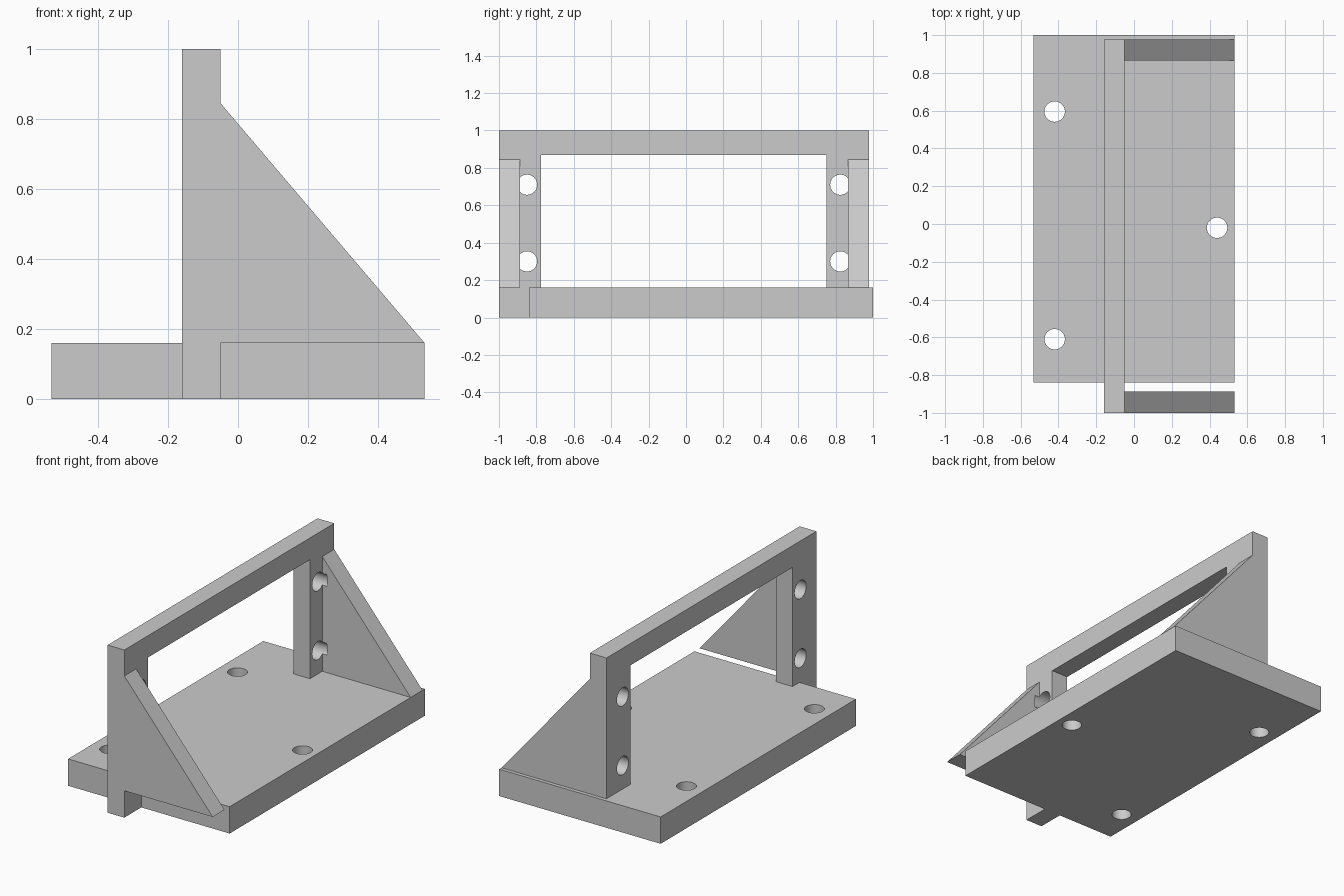
import bpy
import bmesh
from math import radians
from mathutils import Matrix, Vector

if "Cube" in bpy.data.objects:
    bpy.data.objects.remove(bpy.data.objects["Cube"], do_unlink=True)

grey = bpy.data.materials.new("plain grey")
grey.use_nodes = True
colour = (0.6, 0.6, 0.6, 1)
grey.diffuse_color = colour
grey.node_tree.nodes["Principled BSDF"].inputs["Base Color"].default_value = colour


def finish(name, bm):
    bmesh.ops.recalc_face_normals(bm, faces=bm.faces)
    mesh = bpy.data.meshes.new(name)
    bm.to_mesh(mesh)
    bm.free()
    mesh.materials.append(grey)
    obj = bpy.data.objects.new(name, mesh)
    bpy.context.collection.objects.link(obj)
    return obj


def prism(name, profile, push):
    """Extrude a closed outline along the push vector."""
    bm = bmesh.new()
    face = bm.faces.new([bm.verts.new(p) for p in profile])
    ext = bmesh.ops.extrude_face_region(bm, geom=[face], use_keep_orig=True)
    moved = [v for v in ext["geom"] if isinstance(v, bmesh.types.BMVert)]
    bmesh.ops.translate(bm, verts=moved, vec=Vector(push))
    return finish(name, bm)


def box(name, lo, hi):
    outline = [(lo[0], lo[1], lo[2]), (hi[0], lo[1], lo[2]),
               (hi[0], hi[1], lo[2]), (lo[0], hi[1], lo[2])]
    return prism(name, outline, (0, 0, hi[2] - lo[2]))


def drill(name, centre, depth, along_x=False):
    bm = bmesh.new()
    turn = Matrix.Rotation(radians(90), 4, "Y") if along_x else Matrix()
    bmesh.ops.create_cone(bm, cap_ends=True, segments=48, radius1=HOLE, radius2=HOLE,
                          depth=depth, matrix=Matrix.Translation(centre) @ turn)
    return finish(name, bm)


def cut(obj, cutters):
    for cutter in cutters:
        mod = obj.modifiers.new("cut", "BOOLEAN")
        mod.operation = "DIFFERENCE"
        mod.solver = "EXACT"
        mod.object = cutter
        bpy.context.view_layer.objects.active = obj
        bpy.ops.object.modifier_apply(modifier=mod.name)


HOLE = 0.054
BASE_TOP = 0.16
BACK, FACE, EDGE = -0.16, -0.05, 0.533   # frame back, frame face, base edge

# Base plate with three screw holes
base = box("base_plate", (-0.533, -0.84, 0), (EDGE, 1, BASE_TOP))
base_drills = [drill("base_drill", (x, y, 0.1), 0.6)
               for x, y in ((-0.42, 0.595), (-0.42, -0.61), (0.44, -0.02))]
cut(base, base_drills)

# Upright frame with a rectangular window
frame = box("upright_frame", (BACK, -1, 0), (FACE, 0.978, 1))
window = box("window_cutter", (-0.4, -0.775, 0.14), (0.2, 0.75, 0.87))

# Mounting holes run through the frame and nick the gussets
frame_drills = [drill("frame_drill", (-0.17, y, z), 0.3, True)
                for y in (-0.85, 0.825) for z in (0.3, 0.71)]
cut(frame, [window] + frame_drills)

# Triangular gussets at both ends
gussets = []
for name, y in (("front_gusset", -1), ("back_gusset", 0.866)):
    outline = [(FACE, y, BASE_TOP), (EDGE, y, BASE_TOP), (FACE, y, 0.845)]
    gusset = prism(name, outline, (0, 0.112, 0))
    cut(gusset, frame_drills)
    gussets.append(gusset)

for cutter in base_drills + frame_drills + [window]:
    bpy.data.objects.remove(cutter, do_unlink=True)

# Smooth hole walls, sharp edges elsewhere
bpy.ops.object.select_all(action="DESELECT")
for obj in [base, frame] + gussets:
    obj.select_set(True)
bpy.context.view_layer.objects.active = base
bpy.ops.object.shade_smooth_by_angle(angle=radians(30))
